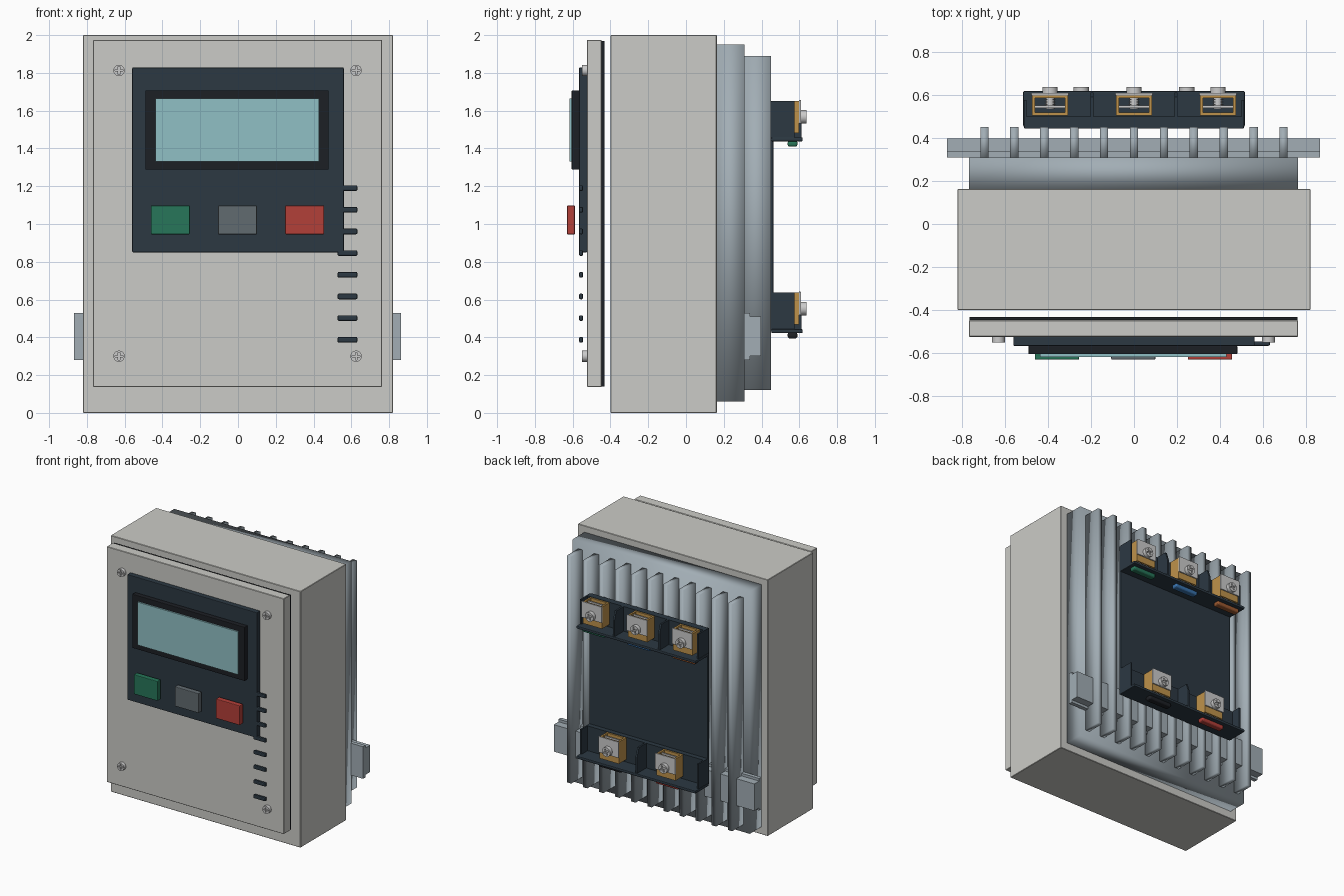
import bpy, math

if "Cube" in bpy.data.objects:
    bpy.data.objects.remove(bpy.data.objects["Cube"])

def mat(name, r, g, b):
    m = bpy.data.materials.new(name)
    m.diffuse_color = (r, g, b, 1)
    m.use_nodes = True
    m.node_tree.nodes["Principled BSDF"].inputs["Base Color"].default_value = m.diffuse_color
    return m

CASE = mat("case_grey", .60, .60, .57)
METAL = mat("heat_sink_grey", .36, .42, .46)
STEEL = mat("steel", .55, .56, .56)
NAVY = mat("dark_plastic", .025, .04, .055)
BLACK = mat("black_rubber", .012, .014, .018)
GLASS = mat("screen_teal", .28, .53, .56)
GREEN = mat("green", .02, .18, .10)
GREY = mat("button_grey", .12, .145, .16)
RED = mat("red", .45, .05, .04)
BLUE = mat("blue", .04, .17, .42)
BROWN = mat("brown", .33, .10, .03)
GOLD = mat("brass", .52, .29, .07)


def finish(name, verts, faces, material):
    me = bpy.data.meshes.new(name)
    me.from_pydata(verts, [], faces)
    me.materials.append(material)
    ob = bpy.data.objects.new(name, me)
    bpy.context.collection.objects.link(ob)
    return ob


def box(name, x, y, z, material, bevel=0, segs=2):
    """Box from (min, max) ranges, with optional rounded edges."""
    v = [(a, b, c) for a in x for b in y for c in z]
    f = [(0, 1, 3, 2), (4, 6, 7, 5), (0, 4, 5, 1), (2, 3, 7, 6), (0, 2, 6, 4), (1, 5, 7, 3)]
    ob = finish(name, v, f, material)
    if bevel:
        m = ob.modifiers.new("round", 'BEVEL')
        m.width, m.segments = bevel, segs
    return ob


def prism(name, profile, x0, x1, material):
    """Extrude a (y, z) profile along x."""
    n = len(profile)
    v = [(x, y, z) for x in (x0, x1) for y, z in profile]
    f = [tuple(range(n))[::-1], tuple(range(n, 2 * n))]
    f += [(i, (i + 1) % n, n + (i + 1) % n, n + i) for i in range(n)]
    return finish(name, v, f, material)


def rod(name, x, y0, y1, z, r, material, sides=20):
    """Cylinder along y."""
    bpy.ops.mesh.primitive_cylinder_add(vertices=sides, radius=r, depth=y1 - y0,
                                        location=(x, (y0 + y1) / 2, z), rotation=(math.pi / 2, 0, 0))
    ob = bpy.context.object
    ob.name = name
    ob.data.materials.append(material)
    bpy.ops.object.shade_smooth_by_angle()
    return ob


# Enclosure, lid and gasket
box("enclosure", (-.82, .82), (-.40, .163), (0, 2), CASE, .003, 1)
box("lid_gasket", (-.765, .76), (-.448, -.432), (.14, 1.97), BLACK)
box("lid", (-.767, .762), (-.524, -.447), (.137, 1.975), CASE, .003, 1)

# Control panel, display and buttons
box("control_panel", (-.56, .56), (-.566, -.524), (.85, 1.828), NAVY, .004)
box("display_bezel", (-.49, .48), (-.605, -.566), (1.288, 1.708), BLACK, .004)
box("display_screen", (-.437, .43), (-.617, -.60), (1.33, 1.665), GLASS)
for name, x, m in (("green_button", -.358, GREEN), ("grey_button", -.003, GREY), ("red_button", .353, RED)):
    box(name, (x - .103, x + .103), (-.63, -.588), (.945, 1.098), m, .005)

# Vent slots
for i in range(8):
    z = 1.19 - i * .1147
    box(f"vent_slot_{i + 1}", (.527, .632), (-.566, -.545), (z - .015, z + .015), NAVY, .007)

# Cross-head screw, built once at the first corner and shared
head = rod("lid_screw_1", -.63, -.55, -.522, 1.813, .03, STEEL)
for a, b in ((.021, .004), (.004, .021)):
    cut = box("slot_cutter", (-.63 - a, -.63 + a), (-.57, -.541), (1.813 - b, 1.813 + b), STEEL)
    m = head.modifiers.new("slot", 'BOOLEAN')
    m.operation, m.object, m.solver = 'DIFFERENCE', cut, 'EXACT'
    bpy.context.view_layer.objects.active = head
    bpy.ops.object.modifier_apply(modifier="slot")
    bpy.data.objects.remove(cut)


def screw_copy(name, loc, scale=1, flip=False):
    ob = head.copy()
    ob.name = name
    ob.location = loc
    ob.scale = (scale,) * 3
    if flip:
        ob.rotation_euler = (-math.pi / 2, math.radians(25), 0)
    bpy.context.collection.objects.link(ob)


for i, (x, z) in enumerate(((.625, 1.813), (-.63, .30), (.625, .30))):
    screw_copy(f"lid_screw_{i + 2}", (x, -.536, z))

# Heat sink: base plate and eleven fins
sink = [box("heat_sink_base", (-.767, .762), (.163, .309), (.06, 1.95), METAL, 0)]
for i in range(11):
    x = (i - 5) * .139
    sink.append(box(f"heat_sink_fin_{i + 1}", (x - .019, x + .019), (.30, .45), (.12, 1.89), METAL))
for ob in sink:
    ob.data.shade_smooth()

# Mounting rail with a hat-shaped section
prism("mounting_rail", [(.308, .28), (.338, .28), (.338, .30), (.397, .30), (.397, .51),
                        (.338, .51), (.338, .53), (.308, .53)], -.868, .864, METAL)

# Rear terminal board
box("terminal_board", (-.51, .51), (.443, .462), (.43, 1.65), NAVY, .004)


def terminal(tag, x, z):
    """Brass clamp cage open top and bottom, with pressure plate and screw."""
    w, zr = .083, (z - .085, z + .085)
    for side, s in (("left", -1), ("right", 1)):
        xs = sorted((x + s * w, x + s * (w - .014)))
        box(f"{tag}_cage_{side}", xs, (.505, .597), zr, GOLD)
    box(f"{tag}_cage_back", (x - w, x + w), (.505, .517), zr, GOLD)
    box(f"{tag}_cage_front", (x - w, x + w), (.585, .597), zr, GOLD)
    box(f"{tag}_clamp_plate", (x - .07, x + .07), (.54, .551), (z - .07, z + .075), STEEL)
    box(f"{tag}_pressure_plate", (x - .088, x + .088), (.597, .609), (z - .035, z + .09), STEEL, .004)
    rod(f"{tag}_screw_shaft", x, .535, .61, z, .02, STEEL, 12)
    for k in range(3):
        rod(f"{tag}_thread_{k + 1}", x, .553 + k * .011, .558 + k * .011, z, .026, STEEL, 12)
    screw_copy(f"{tag}_screw_head", (x, .620, z), 1.2, True)


def terminal_block(tag, z0, xs, walls, colours):
    """Shelf, rear wall, dividers, terminals and colour markers."""
    top = z0 + .215
    box(f"{tag}_rear_wall", (-.51, .51), (.455, .50), (z0, top), NAVY)
    box(f"{tag}_shelf", (-.515, .515), (.452, .618), (z0, z0 + .022), NAVY, .006)
    for i, x in enumerate(walls):
        prism(f"{tag}_divider_{i + 1}", [(.46, z0), (.612, z0), (.612, z0 + .15), (.59, top), (.46, top)],
              x - .007, x + .007, NAVY)
    for side, x in (("left", -.505), ("right", .505)):
        box(f"{tag}_end_wall_{side}", (x - .006, x + .006), (.46, .575), (z0, top), NAVY)
    for i, (x, c) in enumerate(zip(xs, colours)):
        terminal(f"{tag}_terminal_{i + 1}", x, z0 + .13)
        box(f"{tag}_marker_{i + 1}", (x - .1, x + .1), (.538, .59), (z0 - .028, z0 + .005), c, .012, 3)


terminal_block("upper_block", 1.437, (-.39, 0, .39), (-.195, .195), (BROWN, BLUE, GREEN))
terminal_block("lower_block", .422, (-.245, .245), (0,), (RED, BLACK))
